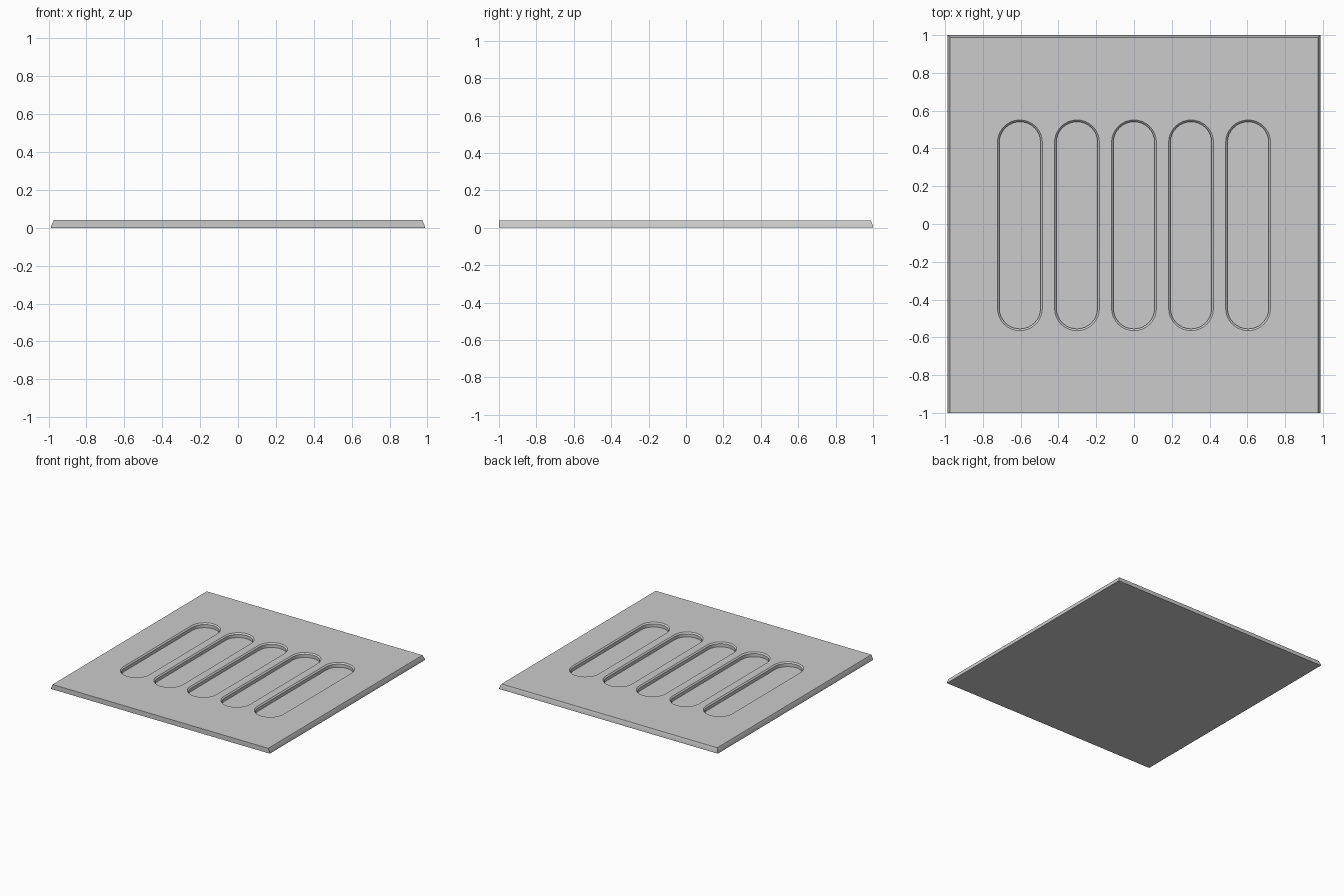
import bpy, bmesh, math

if "Cube" in bpy.data.objects:
    bpy.data.objects.remove(bpy.data.objects["Cube"])


def loft(name, rings):
    """Closed solid from stacked rings of equal vertex count, bottom to top."""
    bm = bmesh.new()
    loops = [[bm.verts.new(p) for p in ring] for ring in rings]
    n = len(loops[0])
    for lo, hi in zip(loops, loops[1:]):
        for i in range(n):
            j = (i + 1) % n
            bm.faces.new((lo[i], lo[j], hi[j], hi[i]))
    bm.faces.new(loops[0][::-1])
    bm.faces.new(loops[-1])
    me = bpy.data.meshes.new(name)
    bm.to_mesh(me)
    bm.free()
    ob = bpy.data.objects.new(name, me)
    bpy.context.collection.objects.link(ob)
    return ob


def rect(x, y0, y1, z):
    return [(-x, y0, z), (x, y0, z), (x, y1, z), (-x, y1, z)]


def stadium(cx, r, z, cy=-0.007, half=0.439, seg=16):
    pts = []
    for start, sy in ((0, half), (math.pi, -half)):
        for i in range(seg + 1):
            a = start + math.pi * i / seg
            pts.append((cx + r * math.cos(a), cy + sy + r * math.sin(a), z))
    return pts


# plate: short upright lip, sloped sides and back, upright front
plate = loft("vent_plate", [
    rect(0.987, -1, 1, 0),
    rect(0.987, -1, 1, 0.008),
    rect(0.973, -1, 0.988, 0.04),
])

# five rounded recesses with a bevelled rim
for k in range(5):
    cx = (k - 2) * 0.302
    cutter = loft("slot_cutter", [
        stadium(cx, 0.109, 0.004),
        stadium(cx, 0.109, 0.030),
        stadium(cx, 0.119, 0.040),
        stadium(cx, 0.119, 0.060),
    ])
    cutter.hide_render = True
    mod = plate.modifiers.new("slot", 'BOOLEAN')
    mod.operation = 'DIFFERENCE'
    mod.solver = 'EXACT'
    mod.object = cutter
    bpy.context.view_layer.objects.active = plate
    bpy.ops.object.modifier_apply(modifier=mod.name)
    bpy.data.objects.remove(cutter)

# smooth slot walls, crisp edges
bpy.ops.object.select_all(action='DESELECT')
plate.select_set(True)
bpy.context.view_layer.objects.active = plate
bpy.ops.object.shade_smooth_by_angle(angle=math.radians(30))
